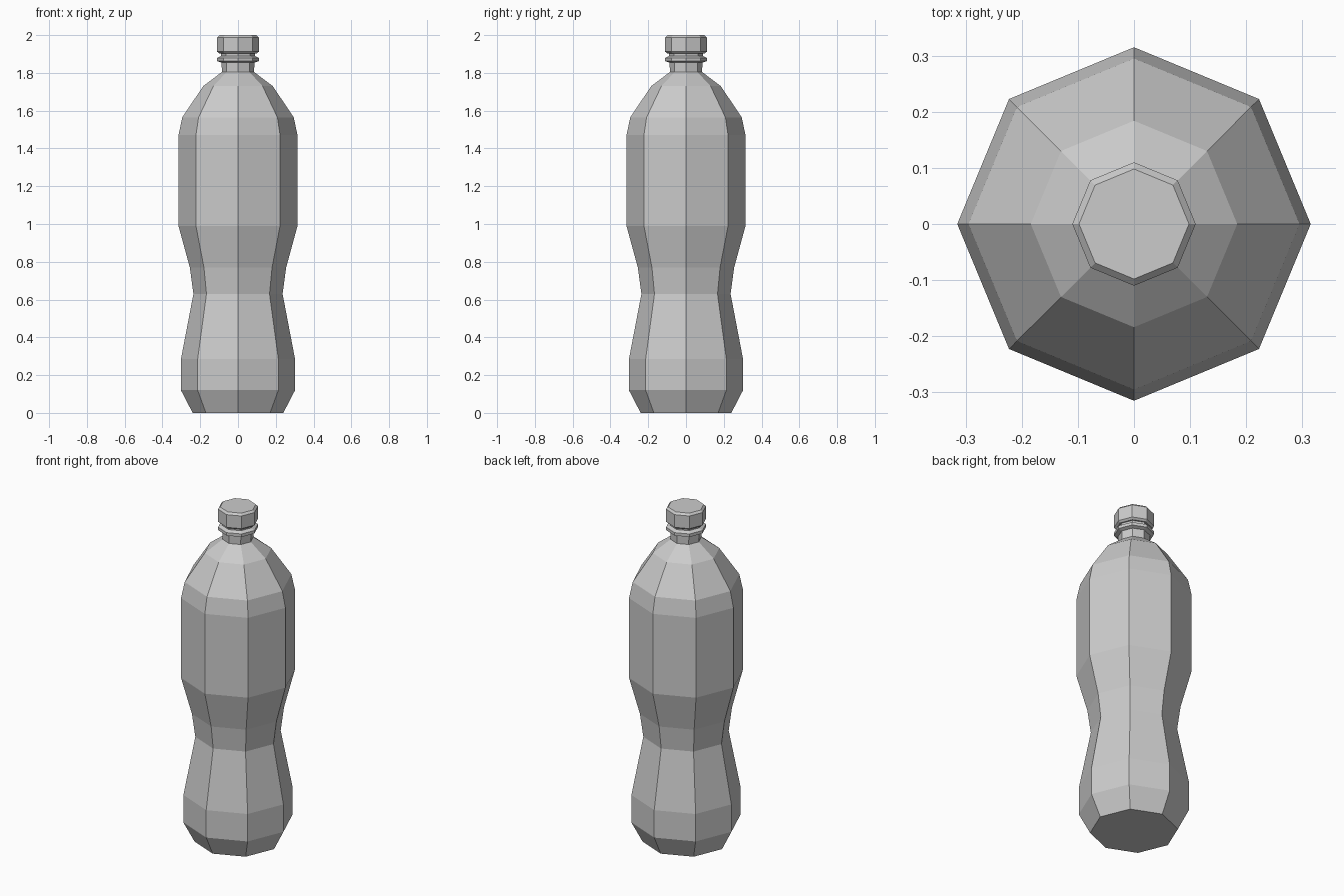
import bpy
import bmesh
from math import cos, sin, pi

SIDES = 8

if "Cube" in bpy.data.objects:
    bpy.data.objects.remove(bpy.data.objects["Cube"], do_unlink=True)

grey = bpy.data.materials.new("light grey plastic")
grey.use_nodes = True
colour = (0.6, 0.6, 0.6, 1.0)
grey.diffuse_color = colour
grey.node_tree.nodes["Principled BSDF"].inputs["Base Color"].default_value = colour


def turned_part(name, profile):
    """Spin (radius, height) pairs into a closed, flat-shaded octagonal solid."""
    bm = bmesh.new()
    rings = []
    for radius, z in profile:
        rings.append([bm.verts.new((radius * cos(2 * pi * i / SIDES),
                                    radius * sin(2 * pi * i / SIDES), z))
                      for i in range(SIDES)])
    for low, high in zip(rings, rings[1:]):
        for i in range(SIDES):
            j = (i + 1) % SIDES
            bm.faces.new((low[i], low[j], high[j], high[i]))
    bm.faces.new(rings[0][::-1])
    bm.faces.new(rings[-1])
    bmesh.ops.recalc_face_normals(bm, faces=bm.faces)
    mesh = bpy.data.meshes.new(name)
    bm.to_mesh(mesh)
    bm.free()
    mesh.materials.append(grey)
    obj = bpy.data.objects.new(name, mesh)
    bpy.context.collection.objects.link(obj)
    return obj


# Body with waist, shoulders and neck
turned_part("bottle_body", [
    (0.24, 0.0), (0.302, 0.12), (0.302, 0.285), (0.236, 0.63),
    (0.255, 0.77), (0.315, 0.99), (0.315, 1.47), (0.295, 1.565),
    (0.184, 1.73), (0.085, 1.805), (0.09, 1.92),
])

# Collar below the cap
turned_part("neck_ring", [
    (0.09, 1.855), (0.11, 1.862), (0.11, 1.88), (0.09, 1.89),
])

# Screw cap with bevelled rims
turned_part("cap", [
    (0.098, 1.902), (0.11, 1.912), (0.11, 1.988), (0.098, 2.0),
])
